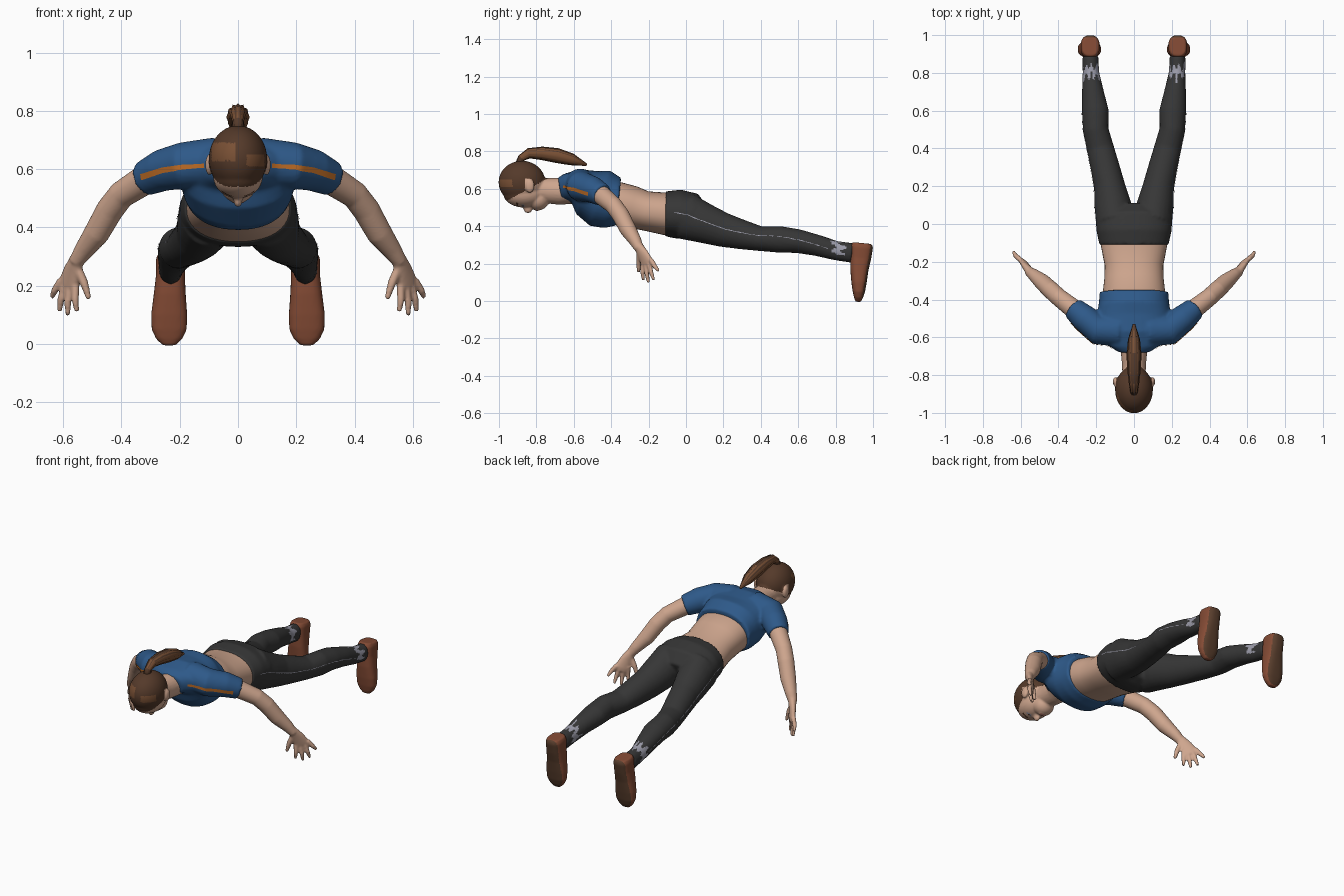
import bpy, bmesh, math
from mathutils import Vector, Matrix
from mathutils.bvhtree import BVHTree

cube = bpy.data.objects.get("Cube")
if cube:
    bpy.data.objects.remove(cube, do_unlink=True)


def material(name, r, g, b):
    m = bpy.data.materials.new(name)
    m.use_nodes = True
    m.diffuse_color = (r, g, b, 1)
    m.node_tree.nodes["Principled BSDF"].inputs["Base Color"].default_value = (r, g, b, 1)
    return m


skin = material("skin", .62, .38, .27)
hair = material("dark hair", .09, .042, .023)
light_hair = material("light hair", .19, .08, .035)
blue = material("blue shirt", .027, .1, .25)
orange = material("orange stripe", .55, .16, .02)
charcoal = material("charcoal leggings", .037, .037, .037)
grey = material("pale grey", .33, .33, .4)
leather = material("brown leather", .23, .07, .035)
rubber = material("sole brown", .1, .048, .026)
lip = material("lips", .45, .2, .15)


def loft(bm, points, up=(0, 0, 1), side=1, sides=24, power=1, ridge=0):
    """Skin oval rings (x, y, z, half width, half height) along a path."""
    flip = Vector((side, 1, 1))
    up = Vector(up) * flip
    pos = [Vector(p[:3]) * flip for p in points]
    rings = []
    for i, p in enumerate(points):
        t = pos[min(i + 1, len(pos) - 1)] - pos[max(i - 1, 0)]
        a = t.cross(up).normalized()
        b = a.cross(t).normalized()
        ring = []
        for k in range(sides):
            ang = math.tau * k / sides
            c, s = math.cos(ang), math.sin(ang)
            r = 1 - ridge * (k % 2)
            c = math.copysign(abs(c) ** power, c) * r
            s = math.copysign(abs(s) ** power, s) * r
            ring.append(bm.verts.new(pos[i] + a * (c * p[3]) + b * (s * p[-1])))
        rings.append(ring)
    for lo, hi in zip(rings, rings[1:]):
        for k in range(sides):
            n = (k + 1) % sides
            bm.faces.new((lo[k], lo[n], hi[n], hi[k]))
    bm.faces.new(rings[0])
    bm.faces.new(rings[-1])


def ball(bm, centre, radii):
    bmesh.ops.create_icosphere(bm, subdivisions=4, radius=1,
        matrix=Matrix.Translation(centre) @ Matrix.Diagonal((*radii, 1)))


def finish(name, bm, mats, voxel=0, smooth=0, paint=None):
    """Turn the shapes into one object, fused and softened, coloured by a rule."""
    bmesh.ops.recalc_face_normals(bm, faces=bm.faces)
    mesh = bpy.data.meshes.new(name)
    bm.to_mesh(mesh)
    bm.free()
    obj = bpy.data.objects.new(name, mesh)
    bpy.context.collection.objects.link(obj)
    if voxel:
        fuse = obj.modifiers.new("fuse", 'REMESH')
        fuse.mode, fuse.voxel_size = 'VOXEL', voxel
        soft = obj.modifiers.new("soften", 'SMOOTH')
        soft.factor, soft.iterations = .5, smooth
        graph = bpy.context.evaluated_depsgraph_get()
        mesh = bpy.data.meshes.new_from_object(obj.evaluated_get(graph))
        obj.modifiers.clear()
        obj.data = mesh
    mesh.materials.clear()
    for m in mats:
        mesh.materials.append(m)
    for f in mesh.polygons:
        f.use_smooth = True
        f.material_index = paint(f.center, f.normal) if paint else 0
    return obj


def ribbon(name, obj, path, half, mat, side):
    """Thin painted strip laid on a surface along a path."""
    src = bmesh.new()
    src.from_mesh(obj.data)
    tree = BVHTree.FromBMesh(src)
    src.free()
    bm = bmesh.new()
    last = None
    for a, b in zip(path, path[1:]):
        for k in range(9):
            p = Vector(a).lerp(Vector(b), k / 8) * Vector((side, 1, 1))
            pair = []
            for dz in (-half, half):
                hit, normal, _, _ = tree.find_nearest(p + Vector((0, 0, dz)))
                pair.append(bm.verts.new(hit + normal * .003))
            if last:
                bm.faces.new((last[0], last[1], pair[1], pair[0]))
            last = pair
    bmesh.ops.remove_doubles(bm, verts=bm.verts, dist=.0002)
    finish(name, bm, [mat])


SIDES = ((1, "left"), (-1, "right"))

# Head with neck, ears, nose and lips; the hair is coloured by its hairline
bm = bmesh.new()
ball(bm, (0, -.877, .635), (.1, .125, .115))
ball(bm, (0, -.865, .575), (.085, .112, .075))
ball(bm, (0, -.79, .543), (.06, .058, .058))
ball(bm, (0, -.845, .495), (.015, .024, .026))
ball(bm, (0, -.797, .49), (.024, .014, .009))
for s, _ in SIDES:
    ball(bm, (s * .098, -.835, .615), (.014, .025, .036))
loft(bm, [(0, -.84, .6, .06), (0, -.74, .59, .064, .068),
          (0, -.68, .587, .07, .072), (0, -.6, .59, .1, .07)])


def paint_head(c, n):
    x = abs(c.x)
    is_ear = x > .094 and abs(c.y + .835) < .027 and abs(c.z - .615) < .04
    if c.z > .54 + max(0, c.y + .95) * .55 and c.y < -.735 and not is_ear:
        patch = c.y < -.9 and (-.09 < c.x < -.01 and .63 < c.z < .69
                               or .03 < c.x < .09 and .61 < c.z < .65)
        return 2 if patch else 1
    if n.z < -.2 and c.z < .55:
        if math.hypot(x - .036, c.y + .872) < .007 or x > .018 and abs(c.y + .902) < .005 and x < .056:
            return 1
        if math.hypot((x - .036) / .018, (c.y + .872) / .009) < 1:
            return 3
        if x < .022 and abs(c.y + .797) < .011:
            return 4
    return 0


finish("head", bm, [skin, hair, light_hair, grey, lip], .006, 3, paint_head)

# Ponytail with strands
bm = bmesh.new()
loft(bm, [(0, -.89, .73, .024), (0, -.88, .765, .02), (0, -.84, .79, .028),
          (0, -.77, .79, .036), (0, -.69, .778, .04), (0, -.61, .757, .032),
          (0, -.53, .728, .006)], ridge=.16)
finish("ponytail", bm, [light_hair, hair], paint=lambda c, n: int(n.z > .75 or c.y < -.87))

# Bare waist
bm = bmesh.new()
loft(bm, [(0, -.44, .53, .16, .11), (0, -.36, .52, .165, .115), (0, -.29, .503, .157, .113),
          (0, -.22, .483, .155, .105), (0, -.1, .465, .178, .114), (0, -.05, .465, .17, .11)],
     sides=40, power=.9)
finish("waist", bm, [skin])

# Shirt with both sleeves
bm = bmesh.new()
loft(bm, [(0, -.675, .6, .085, .06), (0, -.64, .606, .14, .075), (0, -.59, .615, .195, .092),
          (0, -.53, .58, .2, .128), (0, -.46, .55, .192, .157), (0, -.41, .536, .185, .148),
          (0, -.36, .531, .182, .128)], sides=40, power=.9)
for s, _ in SIDES:
    loft(bm, [(.07, -.565, .625, .085), (.19, -.56, .612, .08), (.26, -.5, .596, .072),
              (.322, -.447, .567, .06)], side=s)
shirt = finish("shirt", bm, [blue], .009, 4)

# Leggings: hips and two legs, with worn patches above the ankles
bm = bmesh.new()
loft(bm, [(0, -.11, .466, .183, .12), (0, -.04, .465, .198, .131), (0, .03, .453, .204, .125),
          (0, .08, .43, .12, .08)], sides=40, power=.9)
for s, _ in SIDES:
    loft(bm, [(.1, 0, .452, .1, .125), (.112, .1, .415, .098, .107), (.13, .2, .38, .083, .092),
              (.153, .3, .355, .077, .079), (.178, .4, .333, .072, .066),
              (.203, .5, .33, .068, .071), (.205, .6, .32, .071, .064), (.218, .7, .298, .058, .057),
              (.228, .8, .27, .044, .052), (.231, .89, .257, .042, .053)], side=s)


def paint_leggings(c, n):
    wave = .018 * math.sin(c.x * 230) + .012 * math.sin(c.z * 170)
    return int(n.z > -.35 and abs(c.y - .805 + wave) < .027)


leggings = finish("leggings", bm, [charcoal, grey], .009, 4, paint_leggings)

for s, label in SIDES:
    # Bare arm, palm, fingers and thumb
    bm = bmesh.new()
    loft(bm, [(.22, -.53, .605, .045), (.315, -.453, .567, .052), (.4, -.387, .512, .047),
              (.44, -.35, .46, .047), (.485, -.308, .38, .044), (.53, -.27, .32, .033),
              (.557, -.25, .28, .025)], side=s)
    across = (.66, -.75, 0)
    loft(bm, [(.55, -.255, .295, .026, .024), (.568, -.23, .25, .037, .019),
              (.582, -.207, .205, .044, .016), (.586, -.2, .185, .036, .012)], across, s)
    tips = [(.553, -.228, .112), (.584, -.2, .097), (.612, -.172, .112), (.638, -.145, .16)]
    for i, tip in enumerate(tips):
        spread = Vector((.75, .66, .08)) * (.022 * (i - 1.5))
        base = Vector((.582, -.207, .215)) + spread
        tip = Vector(tip)
        mid = base.lerp(tip, .6) + Vector((.004, -.004, 0))
        loft(bm, [(*base, .014), (*mid, .0125), (*tip, .008)], across, s, 12)
    loft(bm, [(.553, -.248, .265, .016), (.528, -.252, .21, .015), (.511, -.254, .155, .009)],
         across, s, 12)
    finish(label + "_arm", bm, [skin], .006, 3)

    # Shoe pointing down, with the sole at the back
    bm = bmesh.new()
    loft(bm, [(.232, .942, .31, .042, .052), (.232, .94, .29, .05, .06), (.232, .934, .23, .05, .056),
              (.234, .927, .17, .055, .049), (.236, .925, .1, .062, .041),
              (.236, .924, .05, .06, .033), (.236, .922, .018, .045, .024),
              (.236, .92, -.004, .022, .014)], (0, 1, 0), s, 32, .75)
    finish(label + "_shoe", bm, [leather, rubber], .006, 3,
           lambda c, n: int(c.y > .937 + .165 * c.z))

    # Painted stripes on the legging and the sleeve
    ribbon(label + "_leg_stripe", leggings,
           [(.3, -.09, .48), (.3, 0, .468), (.3, .1, .43), (.3, .2, .392), (.3, .3, .373),
            (.33, .5, .358), (.33, .62, .33), (.33, .76, .28)], .003, grey, s)
    ribbon(label + "_sleeve_stripe", shirt,
           [(.13, -.68, .61), (.2, -.66, .605), (.26, -.6, .596), (.33, -.52, .573)],
           .01, orange, s)
